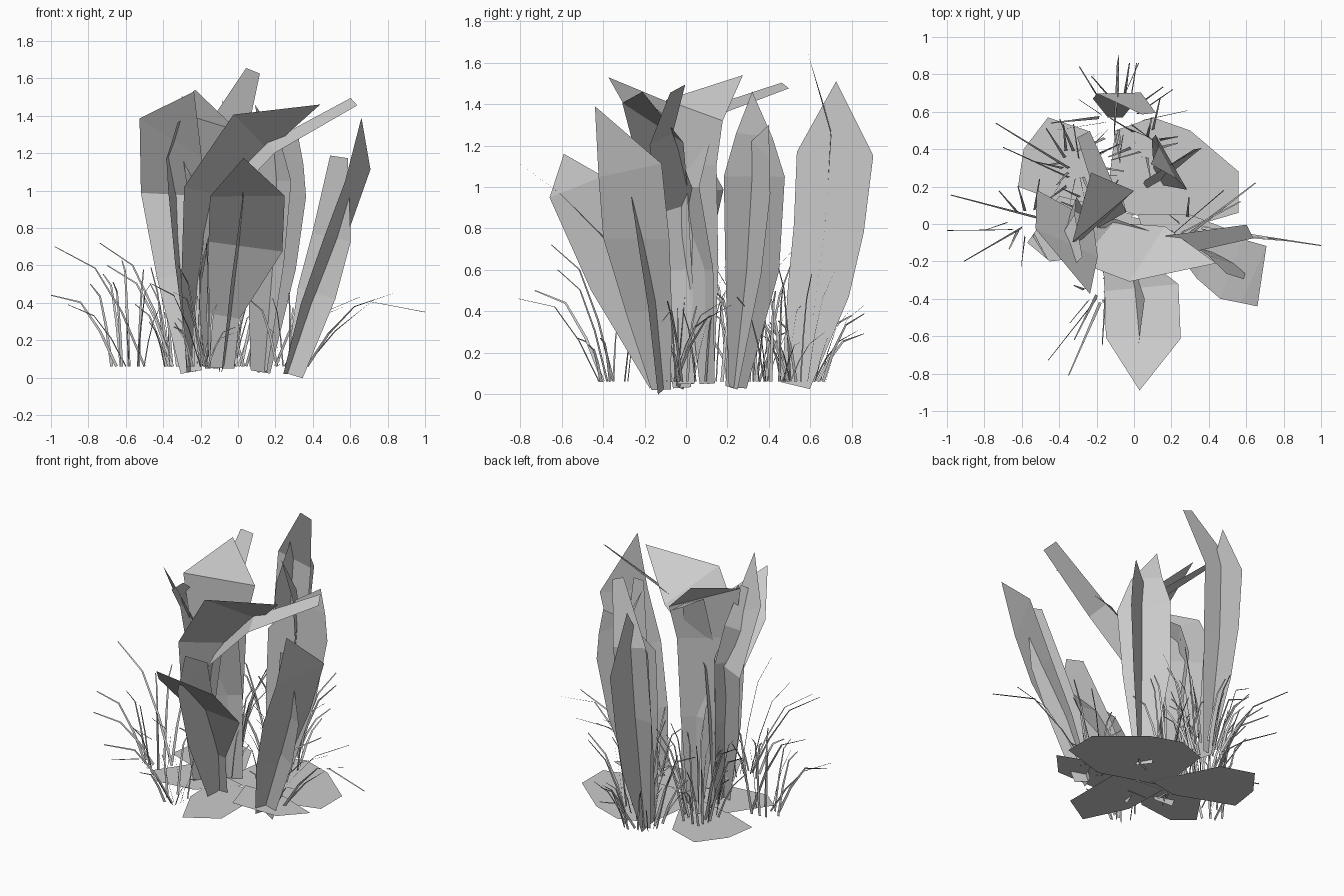
import bpy, math, random
from mathutils import Vector

random.seed(4)


def make(name, verts, faces):
    me = bpy.data.meshes.new(name)
    me.from_pydata([tuple(v) for v in verts], [], faces)
    ob = bpy.data.objects.new(name, me)
    bpy.context.collection.objects.link(ob)
    return ob


def ribbon(side, stations):
    """Flat strip along (x, y, z, half width) stations; zero width makes a point."""
    pts = [Vector(s[:3]) for s in stations]
    rows, verts, faces = [], [], []
    for i, s in enumerate(stations):
        t = (pts[min(i + 1, len(pts) - 1)] - pts[max(i - 1, 0)]).normalized()
        d = Vector(side)
        d = (d - t * d.dot(t)).normalized() * s[3]
        ring = [pts[i] - d, pts[i] + d] if s[3] > 0 else [pts[i]]
        rows.append(range(len(verts), len(verts) + len(ring)))
        verts += ring
    for a, b in zip(rows, rows[1:]):
        faces.append((a[0], a[1], b[1], b[0]) if len(b) == 2 else (a[0], a[1], b[0]))
    return verts, faces


def leaf(name, side, *stations):
    return make(name, *ribbon(side, stations))


# left leaf, folding forward at the top, and its crossing blade
leaf("left_leaf", (1, -.4, -.7), (-.25, -.03, .03, .06), (-.32, .04, .55, .12),
     (-.37, .1, .98, .17), (-.36, -.1, 1.28, .21), (-.235, -.375, 1.53, 0))
leaf("left_leaf_cross", (.35, .9, 0), (-.25, 0, .05, .04), (-.31, .04, .6, .07),
     (-.34, .06, 1.0, .09), (-.35, .0, 1.2, .07), (-.3, -.2, 1.38, .04))

# arching leaf leaning right
leaf("arching_leaf", (-.4, -.72, .5), (-.25, -.02, .03, .05), (-.25, -.05, .5, .1),
     (-.2, -.1, 1.0, .14), (.07, -.16, 1.31, .2), (.44, -.21, 1.46, 0))
leaf("arching_leaf_cross", (0, .8, .6), (-.22, 0, .05, .04), (-.2, -.02, .6, .08),
     (-.15, -.04, .9, .1), (.18, -.12, 1.23, .065), (.62, -.04, 1.475, .045))

# arching leaf leaning back
leaf("back_arching_leaf", (.165, .16, -.02), (-.14, .1, .05, .05), (-.15, .08, .6, .11),
     (-.16, .03, 1.1, .17), (-.165, .04, 1.37, .22), (-.23, .275, 1.54, 0))
leaf("back_arching_leaf_cross", (.51, .28, -.21), (-.1, .12, .05, .04), (-.12, .1, .6, .07),
     (-.12, .02, 1.0, .09), (-.13, .11, 1.36, .065), (-.27, .48, 1.49, .04))

# front leaf bending outward
leaf("front_leaf", (1, 0, 0), (-.09, -.08, .05, .07), (-.08, -.15, .33, .09),
     (.04, -.34, .7, .2), (.05, -.61, .97, .2), (.03, -.89, 1.175, 0))
leaf("front_leaf_cross", (.1, 1, .1), (-.08, -.12, .05, .06), (-.02, -.34, .55, .13),
     (.04, -.53, 1.0, .14), (.03, -.59, 1.16, 0))

# right leaf
leaf("right_leaf", (.35, .93, 0), (.26, -.12, .02, .05), (.38, -.18, .4, .12),
     (.52, -.24, .75, .17), (.64, -.27, 1.08, .17), (.66, -.44, 1.39, 0))
leaf("right_leaf_cross", (.9, -.3, 0), (.3, -.12, .01, .05), (.42, -.15, .45, .11),
     (.5, -.2, .75, .11), (.54, -.28, 1.18, .05))

# back leaf
leaf("back_leaf", (.05, 1, 0), (-.1, .53, .04, .07), (-.1, .64, .5, .15),
     (-.1, .69, .8, .17), (-.09, .72, 1.16, .185), (-.08, .725, 1.51, 0))
leaf("back_leaf_cross", (1, 0, 0), (-.1, .57, .05, .04), (-.1, .67, .8, .12),
     (-.08, .7, 1.27, .12), (.08, .59, 1.64, .04))

# back right leaf
leaf("back_right_leaf", (.87, .5, 0), (.12, .22, .03, .06), (.18, .29, .6, .15),
     (.21, .32, 1.0, .18), (.27, .36, 1.18, .1), (.32, .4, 1.3, 0))
leaf("back_right_leaf_cross", (-.5, .87, 0), (.13, .25, .03, .05), (.17, .32, .6, .15),
     (.2, .33, 1.05, .17), (.18, .33, 1.25, .1), (.09, .32, 1.46, 0))

# flat leaves spread on the ground
plates = [
    [(-.05, .1), (-.25, .06), (-.62, .2), (-.59, .4), (-.46, .57), (-.25, .5)],
    [(-.15, .1), (-.1, .5), (.1, .57), (.3, .5), (.56, .28), (.56, .06), (.25, -.03)],
    [(-.18, .05), (-.17, -.25), (-.04, -.52), (.16, -.4), (.16, .02)],
    [(0, .05), (-.4, .15), (-.57, -.1), (-.45, -.2), (-.2, -.17)],
    [(.02, .05), (.1, -.2), (.42, -.2), (.56, -.05), (.3, .05)],
]
for i, p in enumerate(plates):
    make("ground_leaf", [(x, y, .045 + .005 * i) for x, y in p], [tuple(range(len(p)))])


def blade(base, tip, rise):
    """Thin grass blade from base (x, y) to tip (x, y, z), bent over at its knees."""
    dx, dy = tip[0] - base[0], tip[1] - base[1]
    st = [(base[0] + dx * f, base[1] + dy * f, .06 + (tip[2] - .06) * g, w)
          for f, g, w in ((0, 0, .008), (.25, .45 * rise, .007), (.55, .82 * rise, .005), (1, 1, .003))]
    turn = random.uniform(0, math.pi)
    return ribbon((math.cos(turn), math.sin(turn), .3), st)


def grass(name, blades):
    verts, faces = [], []
    for b in blades:
        v, f = blade(*b)
        faces += [tuple(i + len(verts) for i in q) for q in f]
        verts += v
    make(name, verts, faces)


# long outlying grass blades
grass("long_grass", [
    ((-.5, .03), (-.98, .155, .7), 1), ((-.65, -.03), (-1, -.035, .44), 1.1),
    ((-.6, -.02), (-.91, -.2, .39), 1), ((-.35, .3), (-.74, .54, .72), 1),
    ((-.35, .25), (-.7, .41, .6), 1), ((-.2, -.4), (-.46, -.73, .5), 1.05),
    ((-.18, -.42), (-.35, -.81, .46), 1.1), ((-.2, -.38), (-.32, -.62, .6), 1),
    ((-.15, -.35), (-.17, -.65, .72), 1), ((.36, -.02), (1, -.115, .35), 1.45),
    ((.3, -.05), (.65, .22, .43), 1), ((.25, -.05), (.57, .12, .38), 1),
    ((.2, -.06), (.48, .18, .45), 1), ((.37, -.05), (.83, -.09, .45), 1)])

# shorter tufts: centre, blade count, base radius, outward reach, height
tufts = [((-.08, .56), 20, .13, .25, .5), ((-.3, .3), 18, .13, .18, .5),
         ((-.58, 0), 8, .1, .17, .5), ((.08, .42), 10, .12, .16, .4),
         ((-.2, .08), 8, .12, .1, .4), ((.26, -.03), 6, .08, .17, .35),
         ((-.22, -.36), 6, .09, .14, .4)]
for (cx, cy), n, r, reach, h in tufts:
    bl = []
    for k in range(n):
        a = math.tau * (k + random.uniform(-.3, .3)) / n
        q = r * random.uniform(.4, 1)
        o = q + reach * random.uniform(.4, 1.1)
        z = h * random.uniform(.55, 1.3)
        a2 = a + random.uniform(-.3, .3)
        bl.append(((cx + q * math.cos(a), cy + q * math.sin(a)),
                   (cx + o * math.cos(a2), cy + o * math.sin(a2), z), random.uniform(.9, 1.1)))
    grass("grass_tuft", bl)
